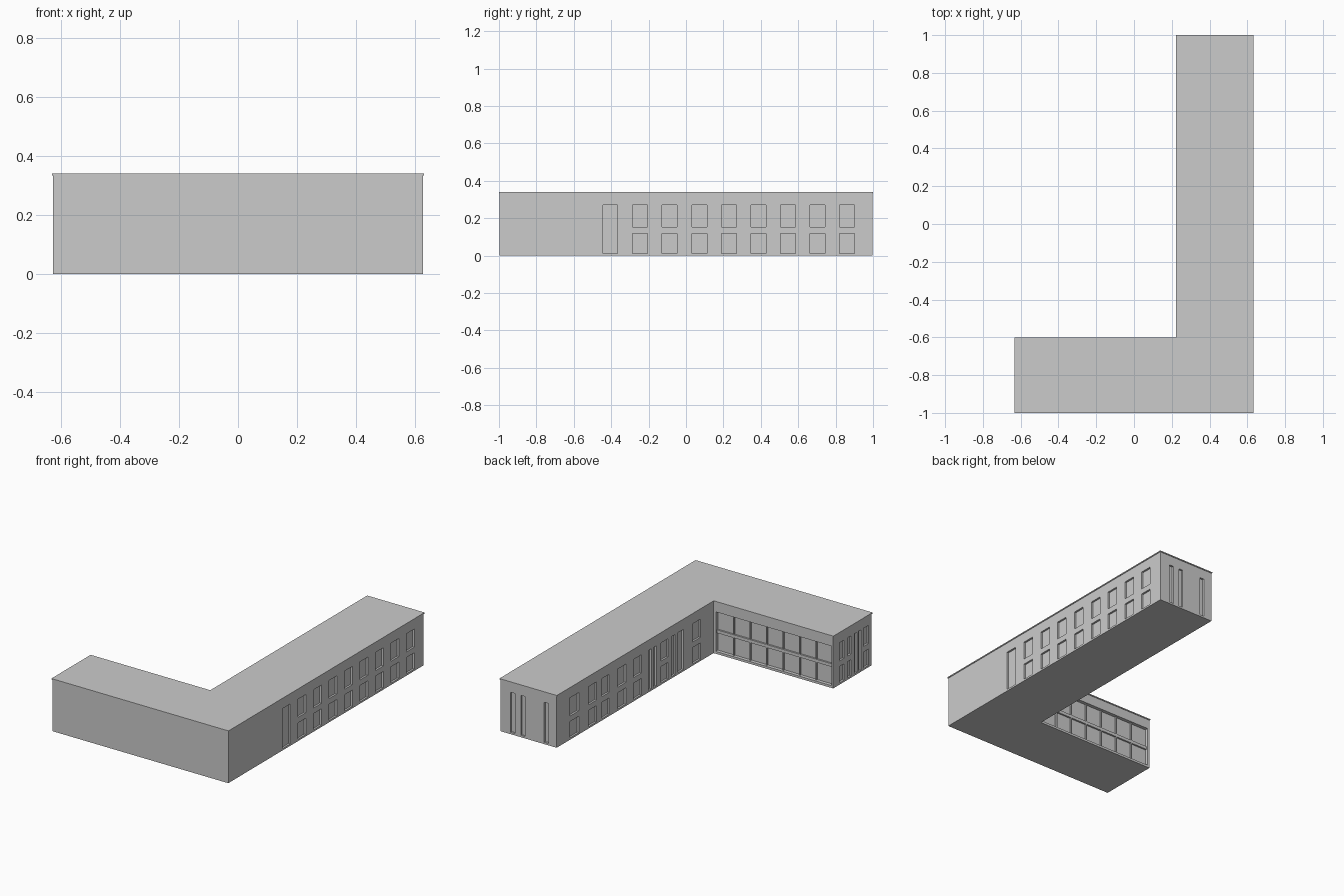
import bpy, bmesh
from mathutils import Vector

if "Cube" in bpy.data.objects:
    bpy.data.objects.remove(bpy.data.objects["Cube"])

TOP, ROOF, LIP = 0.34, 0.007, 0.004
LOWER, UPPER, TALL = (0.012, 0.117), (0.153, 0.27), (0.012, 0.27)


def new_object(name, bm):
    bmesh.ops.recalc_face_normals(bm, faces=bm.faces)
    mesh = bpy.data.meshes.new(name)
    bm.to_mesh(mesh)
    bm.free()
    ob = bpy.data.objects.new(name, mesh)
    bpy.context.collection.objects.link(ob)
    return ob


def add_box(bm, lo, hi):
    lo, hi = Vector(lo), Vector(hi)
    verts = bmesh.ops.create_cube(bm, size=1)["verts"]
    for v in verts:
        v.co = Vector((lo[i] + (v.co[i] + 0.5) * (hi[i] - lo[i]) for i in range(3)))


def l_block(name, inset, z0, z1):
    # L-shaped plan, extruded upwards
    a, b, i = 0.632, 1.0, inset
    plan = [(-a + i, -b + i), (a - i, -b + i), (a - i, b - i),
            (0.222 + i, b - i), (0.222 + i, -0.6 - i), (-a + i, -0.6 - i)]
    bm = bmesh.new()
    face = bm.faces.new([bm.verts.new((x, y, z0)) for x, y in plan])
    ext = bmesh.ops.extrude_face_region(bm, geom=[face])["geom"]
    bmesh.ops.translate(bm, vec=(0, 0, z1 - z0),
                        verts=[v for v in ext if isinstance(v, bmesh.types.BMVert)])
    return new_object(name, bm)


def cut(bm, axis, wall, outward, span, rows, depth=0.012):
    # window recess in a wall; axis is the wall normal (0 = x, 1 = y)
    ends = sorted((wall - outward * depth, wall + outward * 0.03))
    for z0, z1 in rows:
        lo, hi = [0, 0, z0], [0, 0, z1]
        lo[axis], hi[axis] = ends
        lo[1 - axis], hi[1 - axis] = span
        add_box(bm, lo, hi)


walls = l_block("walls", LIP, 0, TOP - ROOF)
roof = l_block("roof", 0, TOP - ROOF, TOP)

cutter_bm = bmesh.new()
pair, tall = (LOWER, UPPER), (TALL,)

# outer long side: one full-height opening and eight stacked pairs
east = 0.632 - LIP
cut(cutter_bm, 0, east, 1, (-0.445, -0.365), tall)
for k in range(8):
    y = -0.285 + 0.158 * k
    cut(cutter_bm, 0, east, 1, (y, y + 0.08), pair)

# narrow slots in the end of the long wing
for x in (0.525, 0.452, 0.285):
    cut(cutter_bm, 1, 1 - LIP, 1, (x, x + 0.03), tall)

# courtyard side of the long wing
west = 0.222 + LIP
for y0, y1 in ((0.77, 0.86), (0.59, 0.67), (0.46, 0.535), (0.29, 0.375),
               (0.13, 0.21), (-0.14, -0.07), (-0.47, -0.39)):
    cut(cutter_bm, 0, west, -1, (y0, y1), pair)
for y0, y1 in ((0.03, 0.06), (-0.02, 0.01), (-0.21, -0.175), (-0.295, -0.24)):
    cut(cutter_bm, 0, west, -1, (y0, y1), tall)

# end of the short wing
for y0, y1 in ((-0.715, -0.67), (-0.785, -0.75), (-0.965, -0.915)):
    cut(cutter_bm, 0, -0.632 + LIP, -1, (y0, y1), pair)
for y in (-0.845, -0.885):
    cut(cutter_bm, 0, -0.632 + LIP, -1, (y, y + 0.022), tall)

# large glazed recess on the courtyard side of the short wing
north = -0.6 - LIP
cut(cutter_bm, 1, north, 1, (-0.615, 0.21), ((0.015, 0.27),), 0.022)

cutter = new_object("window_cutter", cutter_bm)
cutter.hide_render = True
mod = walls.modifiers.new("windows", "BOOLEAN")
mod.operation, mod.solver, mod.object = "DIFFERENCE", "EXACT", cutter
bpy.context.view_layer.objects.active = walls
bpy.ops.object.modifier_apply(modifier=mod.name)
bpy.data.objects.remove(cutter)

# glazing bars and floor band inside the large recess
bm = bmesh.new()
back, front = north - 0.023, north - 0.012
for x in [0.21 - 0.118 * k for k in range(1, 7)]:
    add_box(bm, (x - 0.004, back, 0.014), (x + 0.004, front, 0.271))
add_box(bm, (-0.616, back, 0.13), (0.211, front + 0.001, 0.15))
new_object("glazing_bars", bm)
